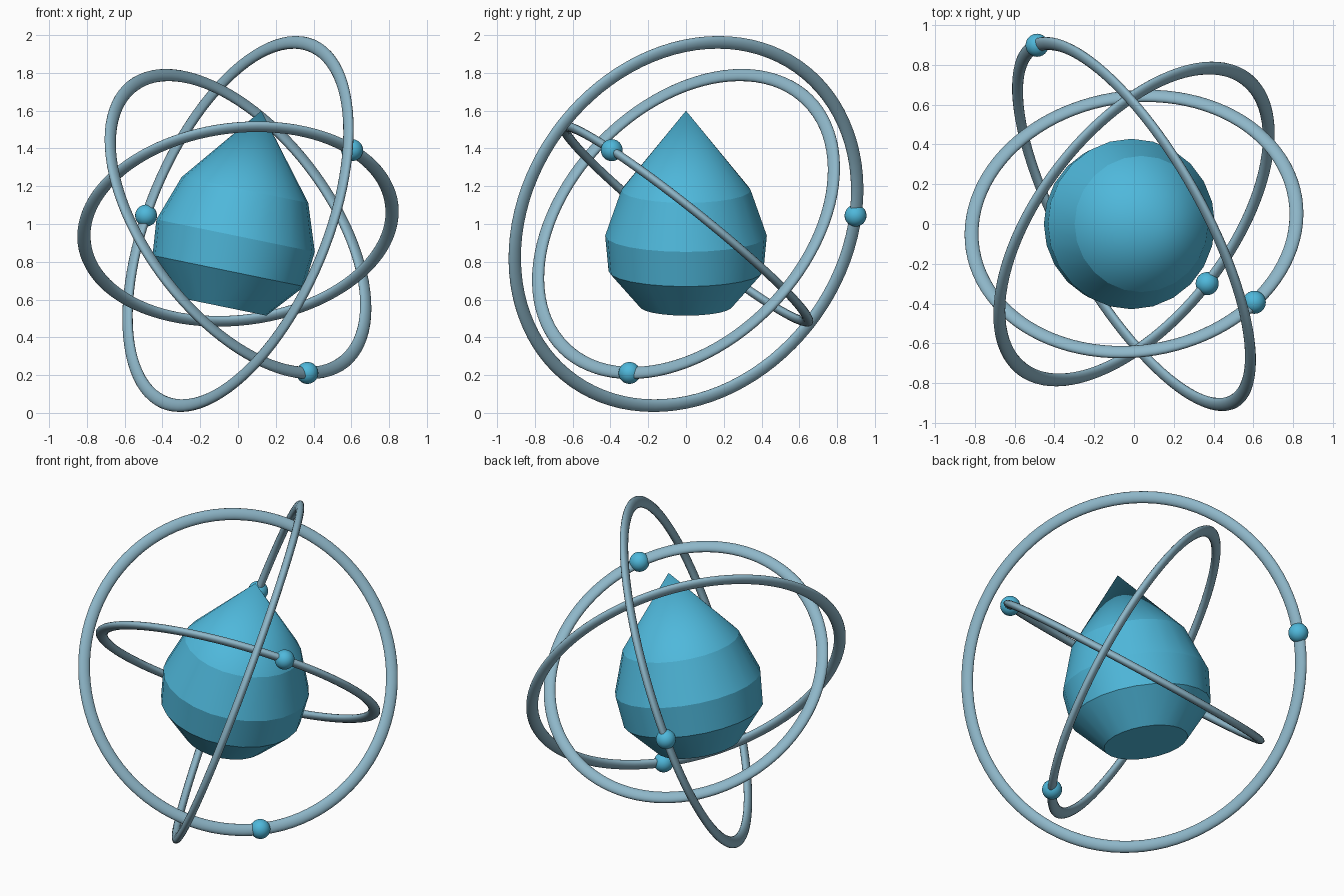
import bpy, bmesh, math
from mathutils import Vector, Matrix

if "Cube" in bpy.data.objects:
    bpy.data.objects.remove(bpy.data.objects["Cube"])

CENTER = Vector((0, 0, 1))


def material(name, rgb):
    m = bpy.data.materials.new(name)
    m.diffuse_color = (*rgb, 1)
    m.use_nodes = True
    m.node_tree.nodes["Principled BSDF"].inputs["Base Color"].default_value = m.diffuse_color
    return m


BLUE = material("bright blue", (0.078, 0.48, 0.71))
GREY = material("grey blue", (0.27, 0.47, 0.58))


def finish(ob, name, mat, angle):
    ob.name = name
    ob.data.materials.append(mat)
    bpy.ops.object.select_all(action='DESELECT')
    ob.select_set(True)
    bpy.context.view_layer.objects.active = ob
    bpy.ops.object.shade_smooth_by_angle(angle=math.radians(angle))


def lathe(name, profile, sides, mat, axis):
    """Spin (radius, height) points round a tilted axis through CENTER."""
    bm = bmesh.new()
    rings = []
    for r, h in profile:
        if r == 0:
            rings.append([bm.verts.new((0, 0, h))])
        else:
            rings.append([bm.verts.new((r * math.cos(2 * math.pi * i / sides),
                                        r * math.sin(2 * math.pi * i / sides), h))
                          for i in range(sides)])
    bm.faces.new(rings[0][::-1])
    for a, b in zip(rings, rings[1:]):
        for i in range(sides):
            j = (i + 1) % sides
            if len(b) == 1:
                bm.faces.new((a[i], a[j], b[0]))
            else:
                bm.faces.new((a[i], a[j], b[j], b[i]))
    me = bpy.data.meshes.new(name)
    bm.to_mesh(me)
    bm.free()
    ob = bpy.data.objects.new(name, me)
    bpy.context.collection.objects.link(ob)
    ob.location = CENTER
    ob.rotation_euler = axis
    finish(ob, name, mat, 17)


# Tilted drop-shaped core
lathe("core", [(0.245, -0.445), (0.41, -0.254), (0.428, -0.063),
               (0.342, 0.184), (0, 0.612)], 24, BLUE, (0, math.radians(11.6), 0))

# Orbit rings (slightly flattened tubes) with one bead on each
orbits = [
    ("outer", 1.022, (0.819, 0.461, -0.338), (-0.50, 0.89, 0.05)),
    ("middle", 0.92, (0.678, -0.525, 0.515), (0.375, -0.305, -0.78)),
    ("inner", 0.82, (-0.10, 0.62, 0.778), (0.605, -0.395, 0.39)),
]
for name, radius, normal, bead in orbits:
    n = Vector(normal).normalized()
    bpy.ops.mesh.primitive_torus_add(major_radius=radius, minor_radius=0.035,
                                     major_segments=96, minor_segments=16)
    ring = bpy.context.object
    ring.matrix_world = (Matrix.Translation(CENTER)
                         @ n.to_track_quat('Z', 'Y').to_matrix().to_4x4()
                         @ Matrix.Diagonal((1, 1, 0.65, 1)))
    finish(ring, name + "_ring", GREY, 60)

    p = Vector(bead)
    p = (p - n * p.dot(n)).normalized() * radius
    bpy.ops.mesh.primitive_uv_sphere_add(segments=24, ring_count=16, radius=0.058,
                                         location=CENTER + p)
    finish(bpy.context.object, name + "_bead", BLUE, 60)
